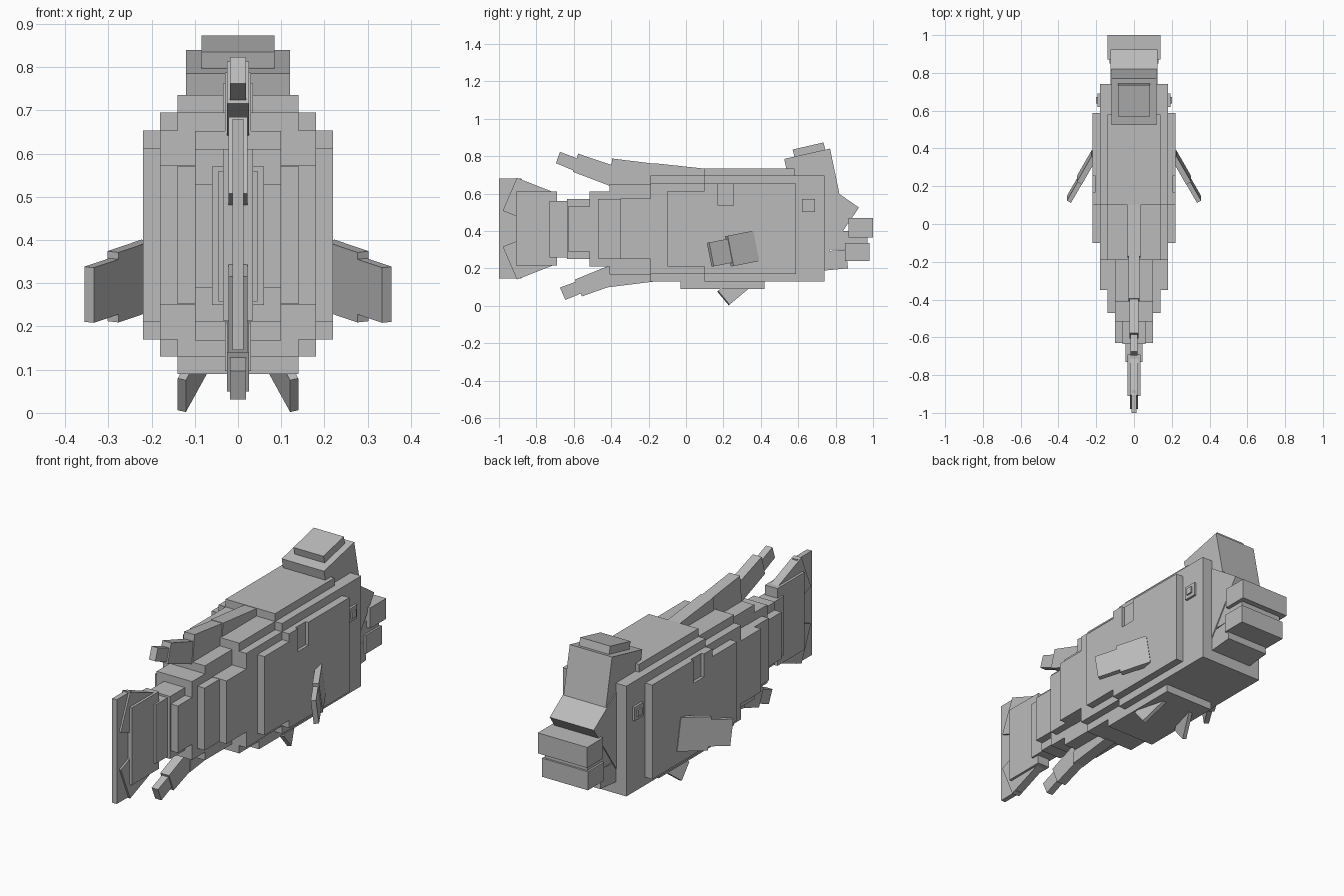
import bpy, bmesh, math
from mathutils import Vector, Matrix

grey = bpy.data.materials.new("plain grey")
grey.diffuse_color = (0.5, 0.5, 0.5, 1)


def finish(name, bm):
    bmesh.ops.recalc_face_normals(bm, faces=bm.faces)
    me = bpy.data.meshes.new(name)
    bm.to_mesh(me)
    bm.free()
    me.materials.append(grey)
    ob = bpy.data.objects.new(name, me)
    bpy.context.collection.objects.link(ob)
    return ob


def prism(name, pts, x0, x1=None):
    """Side outline (y, z) extruded across x; one width gives a centred part."""
    if x1 is None:
        x0, x1 = -x0, x0
    bm = bmesh.new()
    a = [bm.verts.new((x0, y, z)) for y, z in pts]
    b = [bm.verts.new((x1, y, z)) for y, z in pts]
    bm.faces.new(a)
    bm.faces.new(b[::-1])
    n = len(pts)
    for i in range(n):
        j = (i + 1) % n
        bm.faces.new((a[i], b[i], b[j], a[j]))
    return finish(name, bm)


def box(name, y0, y1, z0, z1, x0, x1=None):
    return prism(name, [(y0, z0), (y1, z0), (y1, z1), (y0, z1)], x0, x1)


def plate(name, centre, along, up, size, side):
    """Oriented box: size = length, thickness, height; side mirrors in x."""
    d, u = Vector(along).normalized(), Vector(up).normalized()
    n = u.cross(d)
    m = Matrix((d * size[0], n * size[1], u * size[2])).transposed().to_4x4()
    m = Matrix.Diagonal((side, 1, 1, 1)) @ Matrix.Translation(centre) @ m
    bm = bmesh.new()
    bmesh.ops.create_cube(bm, size=1, matrix=m)
    return finish(name, bm)


# Stepped body, nested blocks: y0, y1, z0, z1, half width
for i, b in enumerate([
    (0.10, 0.58, 0.20, 0.735, 0.14),
    (-0.03, 0.42, 0.09, 0.30, 0.14),
    (0.10, 0.74, 0.13, 0.695, 0.18),
    (-0.19, 0.15, 0.13, 0.695, 0.14),
    (-0.19, 0.15, 0.17, 0.653, 0.18),
    (-0.10, 0.12, 0.21, 0.613, 0.22),
    (-0.41, 0.00, 0.168, 0.652, 0.10),
    (-0.35, 0.00, 0.25, 0.573, 0.18),
    (-0.47, 0.00, 0.252, 0.571, 0.14),
    (-0.515, 0.00, 0.21, 0.611, 0.10),
    (-0.63, -0.30, 0.29, 0.53, 0.10),
    (-0.635, -0.30, 0.25, 0.57, 0.06),
    (-0.73, -0.50, 0.258, 0.56, 0.045),
]):
    box(f"body_block_{i + 1}", *b)

# Widest body panel with a notch cut in its upper edge on both sides
box("flank_core", 0.10, 0.587, 0.17, 0.653, 0.205)
for s, side in ((1, "right"), (-1, "left")):
    prism(f"{side}_flank_panel",
          [(0.10, 0.17), (0.587, 0.17), (0.587, 0.653), (0.255, 0.653),
           (0.255, 0.535), (0.17, 0.535), (0.17, 0.653), (0.10, 0.653)],
          s * 0.20, s * 0.22)
    # Eyes
    box(f"{side}_eye", 0.62, 0.69, 0.50, 0.57, s * 0.17, s * 0.192)
    box(f"{side}_pupil", 0.638, 0.672, 0.518, 0.552, s * 0.17, s * 0.20)
    # Pectoral fins
    tilt = Matrix.Rotation(math.radians(11), 3, 'X')
    d, u = tilt @ Vector((0.49, -0.87, 0)), tilt @ Vector((0, 0, 1))
    plate(f"{side}_pectoral_fin_root", (0.25, 0.30, 0.305), d, u, (0.16, 0.03, 0.165), s)
    plate(f"{side}_pectoral_fin_tip", (0.31, 0.19, 0.285), d, u, (0.14, 0.025, 0.13), s)
    # Pelvic fins, centred back from the tip
    d = Vector((0.33, -0.72, -0.60)).normalized()
    plate(f"{side}_pelvic_fin", Vector((0.13, 0.20, 0.041)) - d * 0.1, d,
          (0, 0.64, -0.768), (0.2, 0.02, 0.096), s)

# Head: forehead hump, sloped snout, jaw and lips
prism("forehead_hump", [(0.525, 0.785), (0.77, 0.84), (0.82, 0.60), (0.575, 0.55)], 0.12)
prism("hump_cap", [(0.57, 0.835), (0.735, 0.873), (0.76, 0.77), (0.595, 0.735)], 0.085)
prism("snout", [(0.925, 0.525), (0.678, 0.695), (0.49, 0.42), (0.739, 0.253)], 0.125)
prism("jaw", [(0.60, 0.175), (0.866, 0.20), (0.855, 0.30), (0.60, 0.28)], 0.12)
box("mouth", 0.74, 0.97, 0.30, 0.40, 0.12)
box("upper_lip", 0.87, 1.00, 0.365, 0.47, 0.14)
box("lower_lip", 0.85, 0.98, 0.24, 0.335, 0.13)

# Dorsal fin, sweeping up to the rear
prism("dorsal_fin_1", [(0.10, 0.733), (-0.17, 0.762), (-0.19, 0.60), (0.11, 0.60)], 0.035)
prism("dorsal_fin_2", [(-0.15, 0.757), (-0.395, 0.787), (-0.41, 0.635), (-0.15, 0.60)], 0.03)
prism("dorsal_fin_3", [(-0.39, 0.75), (-0.577, 0.813), (-0.605, 0.716), (-0.40, 0.638)], 0.025)
prism("dorsal_fin_4", [(-0.56, 0.779), (-0.674, 0.823), (-0.695, 0.762), (-0.59, 0.718)], 0.018)

# Anal fin, sweeping down to the rear
prism("anal_fin_1", [(-0.18, 0.128), (-0.43, 0.097), (-0.42, 0.22), (-0.18, 0.22)], 0.03)
prism("anal_fin_2", [(-0.41, 0.215), (-0.594, 0.14), (-0.556, 0.05), (-0.40, 0.105)], 0.025)
prism("anal_fin_3", [(-0.58, 0.132), (-0.674, 0.097), (-0.645, 0.031), (-0.555, 0.068)], 0.018)

# Tail fin: base, two angled lobes mirrored about the middle height, rear edge
box("tail_base", -0.91, -0.69, 0.214, 0.61, 0.035)
lobe = [(-0.98, 0.508), (-0.904, 0.684), (-0.69, 0.60), (-0.766, 0.424)]
prism("tail_upper_lobe", lobe, 0.022)
prism("tail_lower_lobe", [(y, 0.824 - z) for y, z in lobe], 0.022)
box("tail_edge", -1.00, -0.88, 0.146, 0.68, 0.013)
